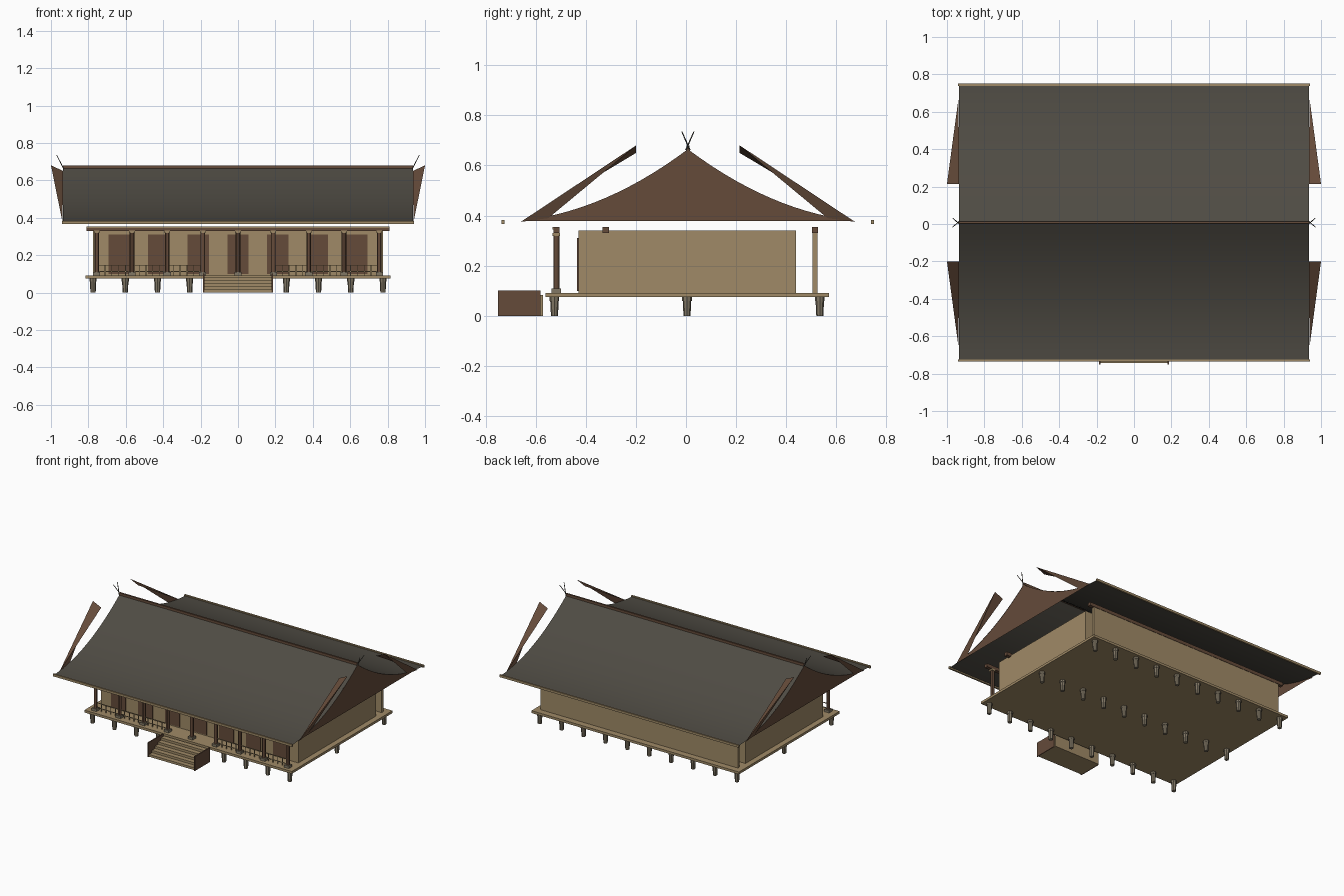
import bpy, bmesh, math
from mathutils import Vector

if "Cube" in bpy.data.objects:
    bpy.data.objects.remove(bpy.data.objects["Cube"])

def mat(name, c):
    m = bpy.data.materials.new(name)
    m.diffuse_color = (*c, 1)
    m.use_nodes = True
    m.node_tree.nodes["Principled BSDF"].inputs["Base Color"].default_value = m.diffuse_color
    return m

TAN = mat("tan_wood", (.35, .255, .135))
BROWN = mat("brown_wood", (.13, .07, .042))
ROOF = mat("grey_roof", (.078, .071, .057))
STONE = mat("grey_stone", (.22, .185, .13))
CY = .0075          # ridge line position in y

def finish(name, bm, m):
    me = bpy.data.meshes.new(name)
    bm.to_mesh(me)
    bm.free()
    me.materials.append(m)
    ob = bpy.data.objects.new(name, me)
    bpy.context.collection.objects.link(ob)
    return ob

def add_box(bm, x0, x1, y0, y1, z0, z1):
    vs = bmesh.ops.create_cube(bm, size=1)['verts']
    for v in vs:
        v.co = Vector(((x0 + x1) / 2 + v.co.x * (x1 - x0),
                       (y0 + y1) / 2 + v.co.y * (y1 - y0),
                       (z0 + z1) / 2 + v.co.z * (z1 - z0)))

def boxes(name, m, items):
    bm = bmesh.new()
    for b in items:
        add_box(bm, *b)
    return finish(name, bm, m)

def add_rod(bm, a, b, r1, r2, n):
    a, b = Vector(a), Vector(b)
    vs = bmesh.ops.create_cone(bm, cap_ends=True, segments=n, radius1=r1,
                               radius2=r2, depth=(b - a).length)['verts']
    q = Vector((0, 0, 1)).rotation_difference(b - a)
    for v in vs:
        v.co = q @ v.co + (a + b) / 2

def smooth(ob):
    bpy.ops.object.select_all(action='DESELECT')
    ob.select_set(True)
    bpy.context.view_layer.objects.active = ob
    bpy.ops.object.shade_smooth_by_angle(angle=math.radians(30))

# Floor, body and the rear panel
boxes("floor", TAN, [(-.815, .815, -.56, .57, .075, .092)])
boxes("body", TAN, [(-.775, .775, -.43, .44, .09, .34)])
boxes("rear_panel", TAN, [(-.775, .775, .505, .525, .09, .33)])

# Doors along the front wall
boxes("doors", BROWN, [(c * .212 - .057, c * .212 + .057, -.435, -.429, .1, .31)
                       for c in range(-3, 4)])

# Stone posts below the floor
bm = bmesh.new()
for i in range(10):
    for y in (-.525, .004, .534):
        x = -.775 + i * 1.55 / 9
        add_rod(bm, (x, y, 0), (x, y, .06), .014, .017, 8)
        add_rod(bm, (x, y, .06), (x, y, .076), .019, .019, 8)
smooth(finish("floor_posts", bm, STONE))

# Front columns with bases and capitals
xs = [i * .189 for i in range(-4, 5)]
bm = bmesh.new()
for x in xs:
    add_rod(bm, (x, -.517, .1), (x, -.517, .33), .0125, .0125, 12)
smooth(finish("columns", bm, BROWN))
boxes("column_bases", STONE, [(x - .019, x + .019, -.536, -.498, .09, .109) for x in xs])
boxes("column_capitals", TAN, [(x - .015, x + .015, -.532, -.502, .318, .331) for x in xs])

# Long beams under the roof
boxes("beams", BROWN, [(-.81, .81, y - .0125, y + .0125, .33, .354)
                       for y in (-.517, -.32, .515)])
boxes("beam_trim", TAN, [(-.81, .81, -.532, -.5295, .345, .354)])

# Railings on both sides of the stairs
items = []
for s in (-1, 1):
    for z in (.112, .146):
        items.append((min(s * .19, s * .75), max(s * .19, s * .75), -.519, -.515, z - .002, z + .002))
    for i in range(16):
        x = s * (.2 + i * .0365)
        items.append((x - .002, x + .002, -.519, -.515, .09, .146))
boxes("railings", TAN, items)

# Stairs with side boards
boxes("steps", TAN, [(-.18, .18, -.742 + i * .034, -.57, i * .0165, (i + 1) * .0165)
                     for i in range(5)])
boxes("stair_sides", BROWN, [(s * .183 - .004, s * .183 + .004, -.75, -.58, 0, .102)
                             for s in (-1, 1)])

# Curved roof sheet
def roof_z(y):
    t = min(abs(y) / .735, 1)
    return .375 + .29 * (.1 * (1 - t) + .9 * (1 - t) ** 2)

N = 14
ys = [.735 * i / N for i in range(-N, N + 1)]
bm = bmesh.new()
rows = [[bm.verts.new((x, CY + y, roof_z(y))) for x in (-.935, .935)] for y in ys]
for a, b in zip(rows, rows[1:]):
    bm.faces.new((a[0], a[1], b[1], b[0]))
smooth(finish("roof", bm, ROOF))

# Gable walls following the roof curve
gy = [.66 * i / N for i in range(-N, N + 1)]
bm = bmesh.new()
for s in (-1, 1):
    low = [bm.verts.new((s * .933, CY + y, .379)) for y in gy]
    top = [bm.verts.new((s * .933, CY + y, max(roof_z(y), .3795))) for y in gy]
    for i in range(len(gy) - 1):
        f = (low[i], low[i + 1], top[i + 1], top[i])
        bm.faces.new(f if s > 0 else f[::-1])
finish("gables", bm, BROWN)

# Flared barge boards, one at each roof corner
bm = bmesh.new()
for sx in (-1, 1):
    for sy in (-1, 1):
        a, b, c, d = [bm.verts.new((sx * x, CY + sy * y, z)) for x, y, z in
                      ((.938, .667, .375), (1, .207, .68), (.935, .207, .65), (.937, .557, .39))]
        flip = sx * sy > 0
        for f in ((a, b, c), (a, d, b)):
            bm.faces.new(f[::-1] if flip else f)
finish("barge_boards", bm, BROWN)

# Ridge beam and eave boards
boxes("ridge_beam", BROWN, [(-.935, .935, CY - .006, CY + .006, .662, .679)])
boxes("eave_boards", TAN, [(-.94, .94, CY + s * .737 - .006, CY + s * .737 + .006, .366, .382)
                           for s in (-1, 1)])

# Crossed finials at the ridge ends
bm = bmesh.new()
for sx in (-1, 1):
    for sy in (-1, 1):
        add_rod(bm, (sx * .932, CY - sy * .008, .662), (sx * .97, CY + sy * .024, .735), .003, .002, 6)
finish("finials", bm, ROOF)
